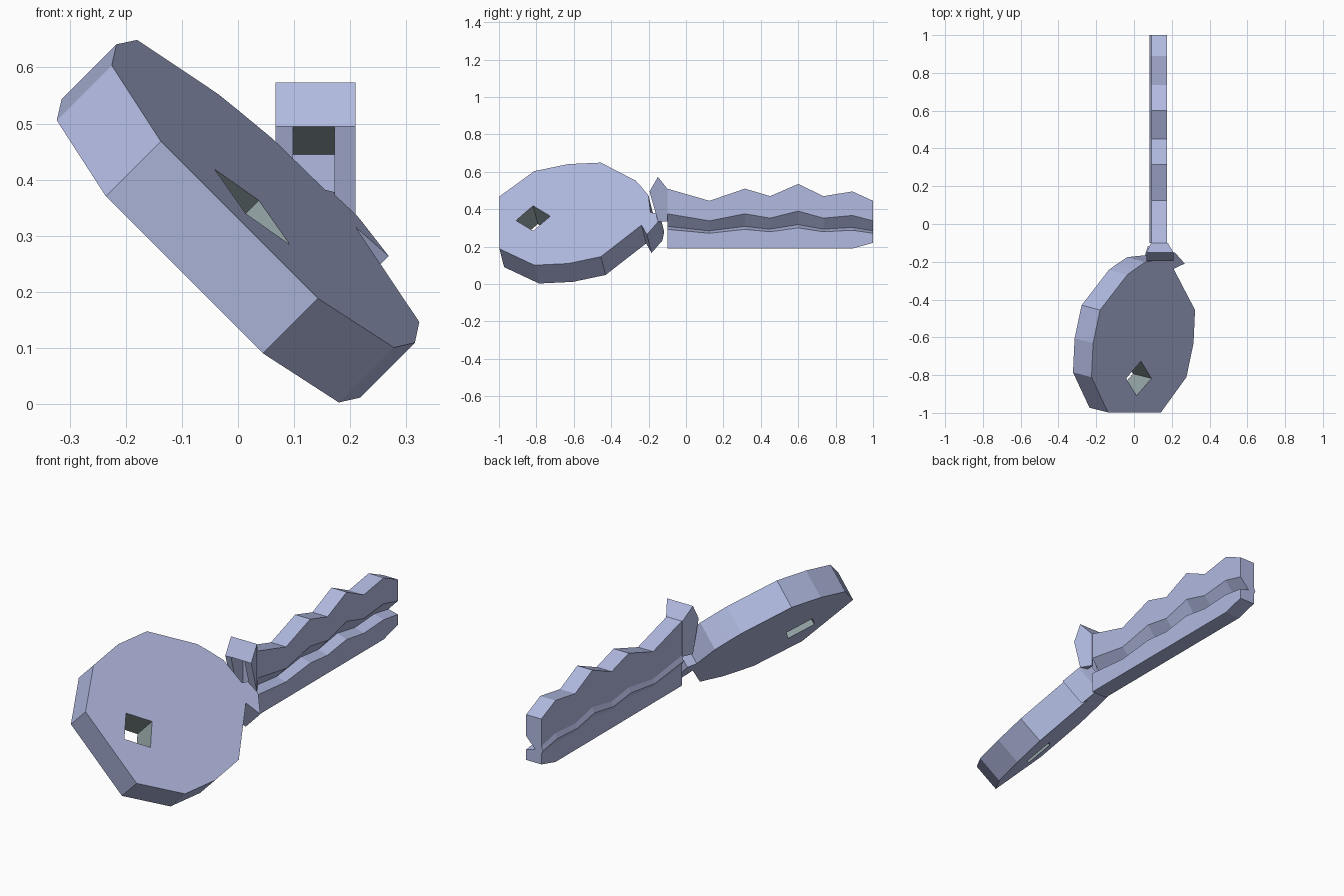
import bpy, bmesh
from mathutils import Vector

if "Cube" in bpy.data.objects:
    bpy.data.objects.remove(bpy.data.objects["Cube"])


def material(name, rgb):
    m = bpy.data.materials.new(name)
    m.diffuse_color = (*rgb, 1)
    m.use_nodes = True
    m.node_tree.nodes["Principled BSDF"].inputs["Base Color"].default_value = m.diffuse_color
    return m


METAL = material("pale_blue_metal", (0.44, 0.49, 0.75))
HOLE = material("grey_hole_wall", (0.29, 0.36, 0.37))


def finish(bm, name, mats):
    bmesh.ops.recalc_face_normals(bm, faces=bm.faces)
    me = bpy.data.meshes.new(name)
    bm.to_mesh(me)
    bm.free()
    for m in mats:
        me.materials.append(m)
    ob = bpy.data.objects.new(name, me)
    bpy.context.collection.objects.link(ob)
    return ob


def loft(name, sections):
    """Closed skin through sections with equal point counts, capped at the ends."""
    bm = bmesh.new()
    rings = [[bm.verts.new(p) for p in s] for s in sections]
    n = len(rings[0])
    for a, b in zip(rings, rings[1:]):
        for i in range(n):
            j = (i + 1) % n
            bm.faces.new((a[i], a[j], b[j], b[i]))
    bm.faces.new(rings[0])
    bm.faces.new(rings[-1][::-1])
    return finish(bm, name, [METAL, HOLE])


# Key head: flat plate in a tilted plane, with a diamond hole and a lower shoulder
U = Vector((-1, 0, 1)).normalized()
N = Vector((0.696, -0.178, 0.696)).normalized()
V = U.cross(N)
FRONT, THICK, MID, HOLE_V = 0.4077, 0.1408, 0.2305, -0.757


def head_point(s, v):
    return U * (MID + s) + V * v + N * FRONT


side = [(0.198, -0.94), (0.3555, -0.75), (0.376, -0.567), (0.3555, -0.389)]
neck = [(0.186, -0.2), (0.139, -0.172), (0.06, -0.13), (-0.07, -0.12), (-0.085, -0.07),
        (-0.15, -0.08), (-0.234, -0.139), (-0.156, -0.168)]
outline = side + neck + [(-s, v) for s, v in reversed(side)]
diamond = [(0.095, HOLE_V), (0, HOLE_V + 0.093), (-0.095, HOLE_V), (0, HOLE_V - 0.093)]

bm = bmesh.new()
edges = []
for loop in (outline, diamond):
    vs = [bm.verts.new(head_point(*p)) for p in loop]
    edges += [bm.edges.new((vs[i - 1], vs[i])) for i in range(len(vs))]
bmesh.ops.triangle_fill(bm, edges=edges, use_beauty=True, normal=N)
ext = bmesh.ops.extrude_face_region(bm, geom=bm.faces[:], use_keep_orig=True)
moved = [g for g in ext["geom"] if isinstance(g, bmesh.types.BMVert)]
bmesh.ops.translate(bm, verts=moved, vec=-N * THICK)
bm.normal_update()
for f in bm.faces:
    c = f.calc_center_median()
    near = (c.dot(U) - MID) ** 2 + (c.dot(V) - HOLE_V) ** 2 < 0.1 ** 2
    f.material_index = int(near and abs(f.normal.dot(N)) < 0.5)
finish(bm, "key_head", [METAL, HOLE])

# Blade: grooved cross-section (x, share of height) lofted along the toothed edge
section = [(0.176, 0), (0.176, 0.32), (0.125, 0.37), (0.176, 0.58), (0.176, 1),
           (0.093, 1), (0.093, 0.47), (0.083, 0.39), (0.093, 0.32), (0.093, 0)]
teeth = [(-0.1, 0.51, 0.19), (0.125, 0.445, 0.19), (0.315, 0.51, 0.19), (0.45, 0.47, 0.19),
         (0.6, 0.535, 0.19), (0.735, 0.47, 0.19), (0.89, 0.495, 0.19), (1.0, 0.445, 0.22)]
loft("blade", [[(x, y, 0.19 + t * (top - 0.19) if t else low) for x, t in section]
               for y, top, low in teeth])

# Collar: upper shoulder that tapers into the blade, open at the front below its roof
wall = [(-0.195, 0.495), (-0.15, 0.573), (-0.1, 0.51), (-0.1, 0.335), (-0.15, 0.335)]
for name, wide, slim, inner in (("collar_left_wall", 0.067, 0.09, 0.098),
                                ("collar_right_wall", 0.209, 0.179, 0.172)):
    loft(name, [[(slim if y == -0.1 else wide, y, z) for y, z in wall],
                [(inner, y, z) for y, z in wall]])
roof = [(-0.195, 0.495), (-0.15, 0.573), (-0.1, 0.51), (-0.1, 0.445)]
ob = loft("collar_roof", [[(x, y, z) for y, z in roof] for x in (0.098, 0.172)])
for f in ob.data.polygons:
    f.material_index = int(f.normal.z < -0.5)
